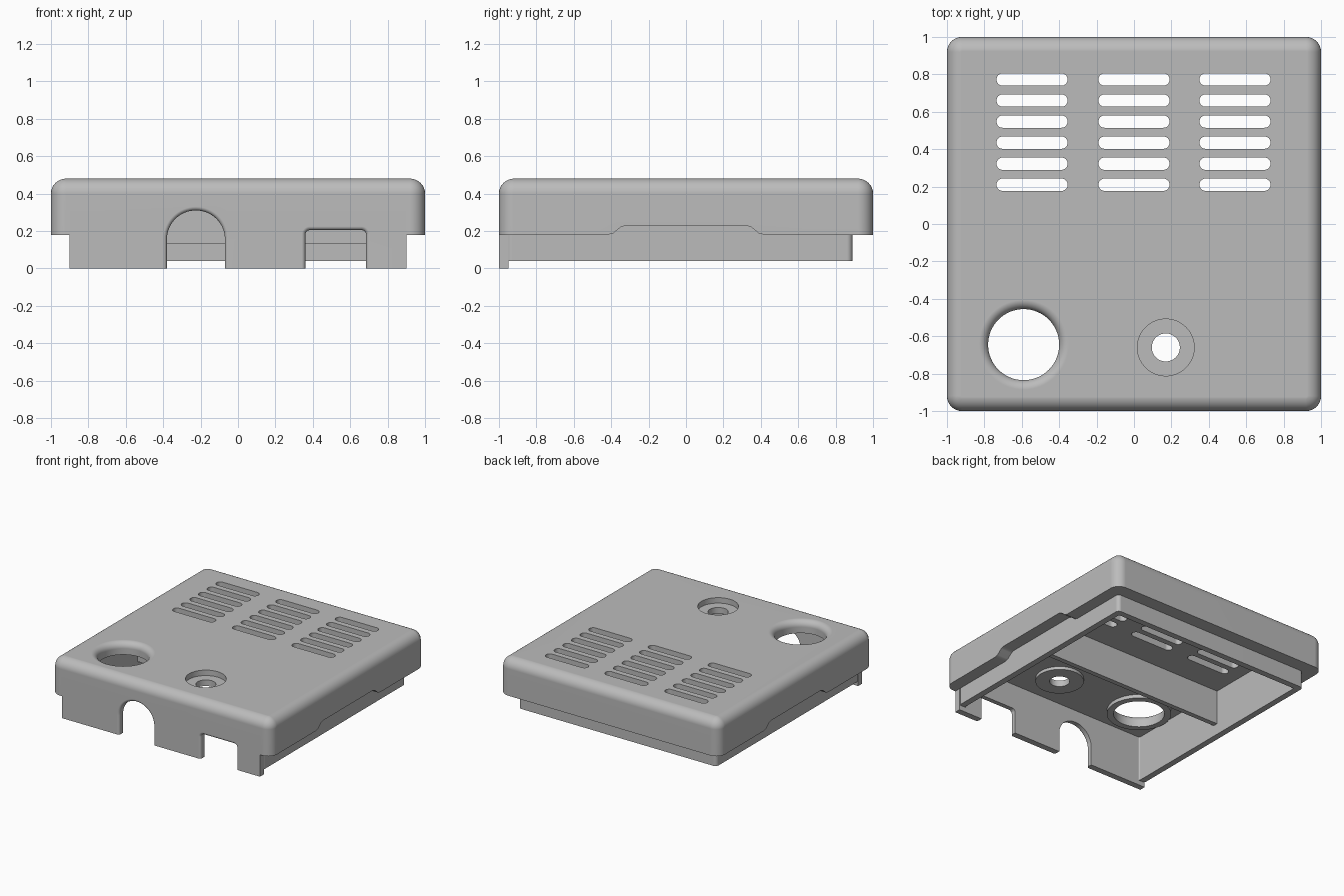
import bpy, bmesh
from math import sin, cos, pi

if "Cube" in bpy.data.objects:
    bpy.data.objects.remove(bpy.data.objects["Cube"])

grey = bpy.data.materials.new("plain_grey")
grey.use_nodes = True
grey.diffuse_color = (0.5, 0.5, 0.5, 1)
grey.node_tree.nodes["Principled BSDF"].inputs["Base Color"].default_value = (0.5, 0.5, 0.5, 1)

# A profile point (u, v) at height w along each extrusion axis
PLACE = {"x": lambda u, v, w: (w, u, v),
         "y": lambda u, v, w: (u, w, v),
         "z": lambda u, v, w: (u, v, w)}


def loft(name, axis, sections):
    """Capped solid through (profile, w) sections with equal point counts."""
    bm = bmesh.new()
    rings = [[bm.verts.new(PLACE[axis](u, v, w)) for u, v in prof] for prof, w in sections]
    n = len(rings[0])
    for a, b in zip(rings, rings[1:]):
        for i in range(n):
            j = (i + 1) % n
            bm.faces.new((a[i], a[j], b[j], b[i]))
    bm.faces.new(rings[0])
    bm.faces.new(rings[-1])
    bmesh.ops.recalc_face_normals(bm, faces=bm.faces)
    mesh = bpy.data.meshes.new(name)
    bm.to_mesh(mesh)
    bm.free()
    mesh.materials.append(grey)
    ob = bpy.data.objects.new(name, mesh)
    bpy.context.collection.objects.link(ob)
    return ob


def prism(name, axis, prof, w0, w1):
    return loft(name, axis, [(prof, w0), (prof, w1)])


def rounded(u0, u1, v0, v1, r, n=8):
    """Rectangle with rounded corners."""
    pts = []
    corners = [(u1 - r, v1 - r), (u0 + r, v1 - r), (u0 + r, v0 + r), (u1 - r, v0 + r)]
    for k, (cu, cv) in enumerate(corners):
        for i in range(n + 1):
            a = (k + i / n) * pi / 2
            pts.append((cu + r * cos(a), cv + r * sin(a)))
    return pts


def box(u0, u1, v0, v1):
    return [(u0, v0), (u1, v0), (u1, v1), (u0, v1)]


def circle(cu, cv, r, n=64):
    return [(cu + r * cos(2 * pi * i / n), cv + r * sin(2 * pi * i / n)) for i in range(n)]


def combine(target, other, op):
    mod = target.modifiers.new("bool", "BOOLEAN")
    mod.operation, mod.solver, mod.object = op, "EXACT", other
    bpy.context.view_layer.objects.active = target
    bpy.ops.object.modifier_apply(modifier=mod.name)
    bpy.data.objects.remove(other)


def cut(other):
    combine(cover, other, "DIFFERENCE")


def add(other):
    combine(cover, other, "UNION")


def fillet(r, steps=8):
    """(inset, rise) pairs along a quarter round."""
    return [(r * (1 - cos(a)), r * sin(a)) for a in (i * pi / 2 / steps for i in range(steps + 1))]


TOP, LEDGE, CEILING, FRONT = 0.48, 0.18, 0.41, -1.0

# Cover with rounded corners and top edges
R = 0.08
sections = [(rounded(-1, 1, -1, 1, R), LEDGE)]
for d, h in fillet(R):
    d = min(d, R - 0.004)
    sections.append((rounded(d - 1, 1 - d, d - 1, 1 - d, R - d), TOP - R + h))
cover = loft("cover", "z", sections)

# Finger recess under each side
half = [(0.42, 0.1), (0.42, 0.18), (0.39, 0.187), (0.35, 0.22), (0.32, 0.23)]
recess = half + [(-y, z) for y, z in reversed(half)]
for side in (-1, 1):
    cut(prism("recess_cutter", "x", recess, side * 0.87, side * 1.1))

# Lower skirt and the taller front wall
add(prism("skirt", "z", rounded(-0.9, 0.9, -0.96, 0.89, 0.03), 0.04, 0.3))
add(prism("front_wall", "z", box(-0.9, 0.9, FRONT, -0.95), 0, 0.3))

# Hollow underside, then the bosses that surround the round holes
cut(prism("cavity_cutter", "z", rounded(-0.85, 0.85, -0.95, 0.84, 0.01), -0.1, CEILING))
BIG, SMALL = (-0.59, -0.645), (0.17, -0.66)
add(prism("big_boss", "z", circle(*BIG, 0.24), 0.38, 0.43))
add(prism("small_boss", "z", circle(*SMALL, 0.18), 0.385, 0.43))

# Large hole with a rounded lip
F = 0.05
sections = [(circle(*BIG, 0.19), 0.2)]
sections += [(circle(*BIG, 0.19 + d), TOP - F + h) for d, h in fillet(F)]
sections.append((circle(*BIG, 0.19 + F), 0.6))
cut(loft("big_hole_cutter", "z", sections))

# Screw hole with counterbore
cut(prism("counterbore_cutter", "z", circle(*SMALL, 0.152), 0.435, 0.6))
cut(prism("screw_hole_cutter", "z", circle(*SMALL, 0.075), 0.2, 0.6))

# Three columns of vent slots
for col in (-0.545, 0, 0.54):
    for row in range(6):
        y = 0.21 + row * 0.1125
        cut(prism("vent_cutter", "z",
                  rounded(col - 0.19, col + 0.19, y - 0.033, y + 0.033, 0.0325), 0.3, 0.6))


# Front openings with softened outer edges
def front_opening(x0, x1, top, r):
    f = 0.02
    ring = lambda d: rounded(x0 - d, x1 + d, -0.4, top + d, r + d, 16)
    parts = [(ring(f), FRONT - 0.1)]
    parts += [(ring(d), FRONT + f - h) for d, h in reversed(fillet(f, 5))]
    parts.append((ring(0), -0.9))
    cut(loft("opening_cutter", "y", parts))


front_opening(-0.38, -0.07, 0.31, 0.154)
front_opening(0.36, 0.685, 0.205, 0.025)

# Cross rib under the top
rib = prism("cross_rib", "z", box(-0.86, 0.86, -0.09, -0.05), 0.13, 0.42)

# Smooth rounds, crisp flats
bpy.ops.object.select_all(action="DESELECT")
cover.select_set(True)
bpy.context.view_layer.objects.active = cover
bpy.ops.object.shade_smooth_by_angle(angle=pi / 6)
weighted = cover.modifiers.new("weighted", "WEIGHTED_NORMAL")
weighted.keep_sharp = True
